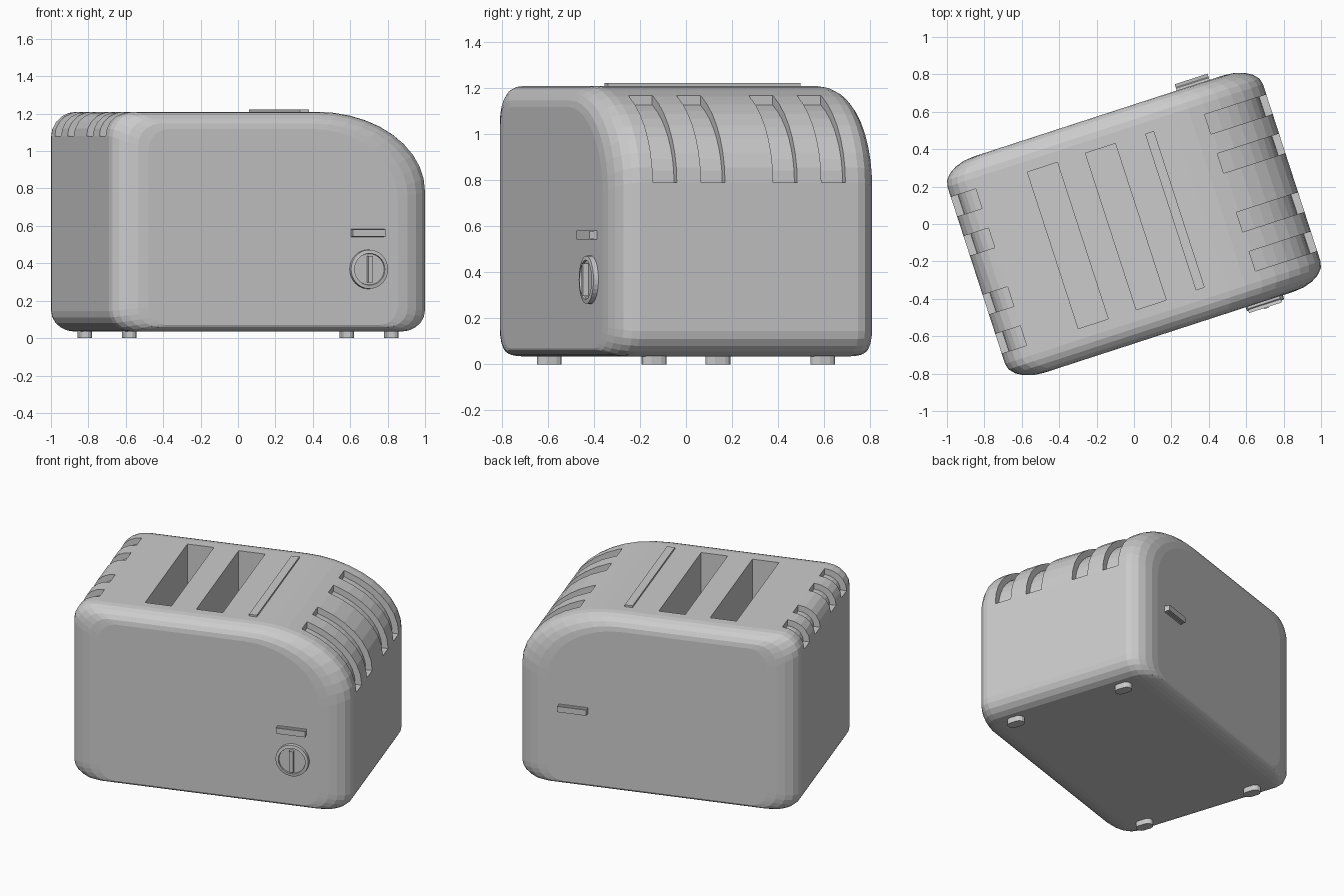
import bpy, bmesh, math
from math import sin, cos, pi, acos, radians

if "Cube" in bpy.data.objects:
    bpy.data.objects.remove(bpy.data.objects["Cube"])

TURN = radians(18)          # whole toaster is turned about z
L, W = 0.887, 0.608         # half length, half depth
Z0, Z1 = 0.035, 1.21        # body bottom and top


def arc(cx, cz, rx, rz, a0, a1, n):
    return [(cx + rx * cos(a0 + (a1 - a0) * i / n),
             cz + rz * sin(a0 + (a1 - a0) * i / n)) for i in range(n + 1)]


def loft(bm, rings):
    vs = [[bm.verts.new(p) for p in r] for r in rings]
    n = len(vs[0])
    for a, b in zip(vs, vs[1:]):
        for i in range(n):
            j = (i + 1) % n
            bm.faces.new((a[i], a[j], b[j], b[i]))
    bm.faces.new(vs[0][::-1])
    bm.faces.new(vs[-1])


def prism_y(bm, pts, y0, y1):
    loft(bm, [[(x, y, z) for x, z in pts] for y in (y0, y1)])


def box(bm, x0, x1, y0, y1, z0, z1):
    prism_y(bm, [(x0, z0), (x1, z0), (x1, z1), (x0, z1)], y0, y1)


def finish(bm, name):
    bmesh.ops.recalc_face_normals(bm, faces=bm.faces)
    me = bpy.data.meshes.new(name)
    bm.to_mesh(me)
    bm.free()
    ob = bpy.data.objects.new(name, me)
    bpy.context.collection.objects.link(ob)
    return ob


# body: side profile lofted through the depth with rounded front and back edges
RC, LC = (L - 0.61, 0.79), (-L + 0.14, 1.08)
profile = (arc(L - 0.13, Z0 + 0.11, 0.13, 0.11, -pi / 2, 0, 5)
           + arc(*RC, 0.61, 0.42, 0, pi / 2, 10)
           + arc(*LC, 0.14, 0.13, pi / 2, pi, 5)
           + arc(-L + 0.13, Z0 + 0.11, 0.13, 0.11, pi, 1.5 * pi, 5))


def ring(t, side):
    k = 1 - cos(t)
    y = side * (W - 0.11 + 0.11 * sin(t))
    lo, hi = Z0 + 0.035 * k, Z1 - 0.092 * k
    return [(x * (1 - 0.21 * k), y, lo + (z - Z0) / (Z1 - Z0) * (hi - lo))
            for x, z in profile]


N = 5
steps = [i * pi / 2 / N for i in range(N + 1)]
bm = bmesh.new()
loft(bm, [ring(t, -1) for t in steps[::-1]] + [ring(t, 1) for t in steps])
body = finish(bm, "toaster_body")

# cutter: bread slots and side vents
bm = bmesh.new()
for x in (-0.456, -0.13):
    box(bm, x, x + 0.168, -0.44, 0.44, 0.5, 1.4)


def right_curve(d):
    return arc(*RC, 0.61 + d, 0.42 + d, 0, acos((0.54 - RC[0]) / (0.61 + d)), 8)


def left_curve(d):
    return arc(*LC, 0.14 + d, 0.13 + d, pi / 2, pi, 5)


for curve in (right_curve, left_curve):
    band = curve(-0.04) + curve(0.1)[::-1]
    for y in (-0.44, -0.22, 0.11, 0.33):
        prism_y(bm, band, y, y + 0.11)
cutter = finish(bm, "opening_cutter")
cutter.hide_render = True
mod = body.modifiers.new("openings", 'BOOLEAN')
mod.operation, mod.solver, mod.object = 'DIFFERENCE', 'EXACT', cutter
bpy.context.view_layer.objects.active = body
bpy.ops.object.modifier_apply(modifier=mod.name)
bpy.data.objects.remove(cutter)

# raised strip on the top
bm = bmesh.new()
box(bm, 0.205, 0.255, -0.44, 0.44, 1.19, 1.222)
finish(bm, "top_strip")

# levers on front and back, slightly tapered outwards
for side, name in ((-1, "front_lever"), (1, "back_lever")):
    bm = bmesh.new()
    loft(bm, [[(0.53 + sx * 0.092, side * y, 0.562 + sz * h)
               for sx, sz in ((-1, -1), (1, -1), (1, 1), (-1, 1))]
              for y, h in ((0.59, 0.021), (0.62, 0.02), (0.625, 0.016), (0.643, 0.019))])
    finish(bm, name)

# dial: rim, raised centre and grip
bm = bmesh.new()
KX, KZ = 0.535, 0.368
loft(bm, [[(x, y, z) for x, z in arc(KX, KZ, r, r, 0, 2 * pi * 31 / 32, 31)]
          for y, r in ((-0.59, 0.106), (-0.63, 0.104), (-0.633, 0.085), (-0.624, 0.083))])
finish(bm, "dial")
bm = bmesh.new()
box(bm, KX - 0.013, KX + 0.013, -0.648, -0.61, KZ - 0.07, KZ + 0.07)
finish(bm, "dial_grip")

# four stubby feet with rounded ends
for sx in (-1, 1):
    for sy in (-1, 1):
        bm = bmesh.new()
        outline = (arc(0, 0.0235, 0.0325, 0.0325, 0, pi, 6)
                   + arc(0, -0.0235, 0.0325, 0.0325, pi, 2 * pi, 6))
        loft(bm, [[(sx * 0.737 + x, sy * 0.385 + y, z) for x, y in outline]
                  for z in (0, 0.06)])
        finish(bm, ("right" if sx > 0 else "left") + ("_back" if sy > 0 else "_front") + "_foot")

# turn everything into place
for ob in bpy.context.scene.objects:
    ob.rotation_euler.z = TURN
